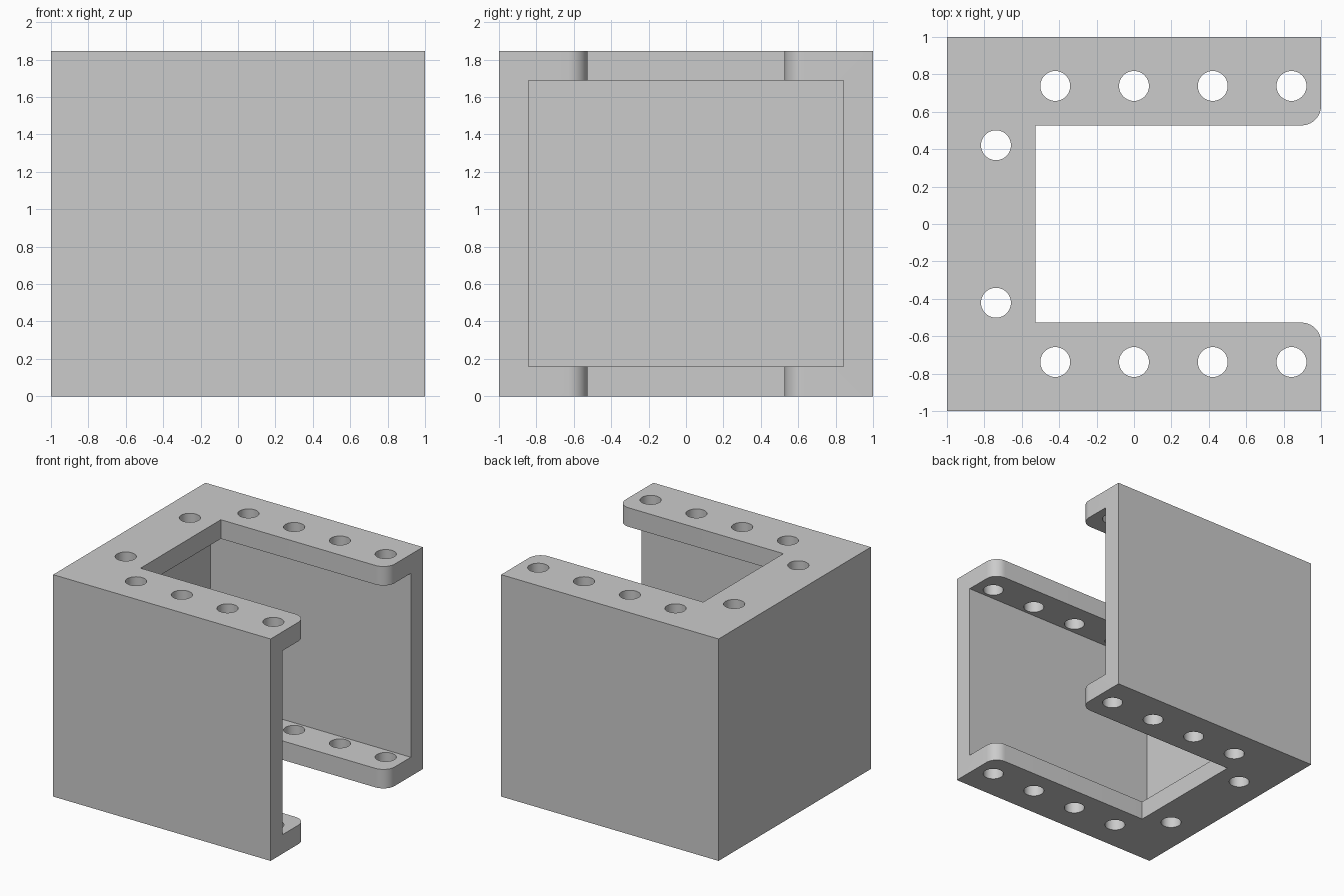
import bpy
import bmesh
from math import cos, sin, pi, radians
from mathutils import Matrix, Vector

HEIGHT = 1.845     # overall height
WALL = 0.158       # thickness of walls and flanges
LIP = 0.527        # inner edge of the flanges
FILLET = 0.105     # rounded flange corners
HOLE_RADIUS = 0.08
HOLE_LINE = 0.738  # distance of the hole rows from the centre
PITCH = 0.421      # hole spacing

if "Cube" in bpy.data.objects:
    bpy.data.objects.remove(bpy.data.objects["Cube"], do_unlink=True)

grey = bpy.data.materials.new("plain grey")
grey.use_nodes = True
grey.diffuse_color = (0.6, 0.6, 0.6, 1)
grey.node_tree.nodes["Principled BSDF"].inputs["Base Color"].default_value = (0.6, 0.6, 0.6, 1)


def make_object(name, bm):
    bmesh.ops.recalc_face_normals(bm, faces=bm.faces)
    mesh = bpy.data.meshes.new(name)
    bm.to_mesh(mesh)
    bm.free()
    mesh.materials.append(grey)
    obj = bpy.data.objects.new(name, mesh)
    bpy.context.collection.objects.link(obj)
    return obj


def box(name, low, high):
    low, high = Vector(low), Vector(high)
    bm = bmesh.new()
    place = Matrix.Translation((low + high) / 2) @ Matrix.Diagonal((*(high - low), 1))
    bmesh.ops.create_cube(bm, size=1, matrix=place)
    return make_object(name, bm)


def prism(name, outline, low, high):
    bm = bmesh.new()
    face = bm.faces.new([bm.verts.new((x, y, low)) for x, y in outline])
    top = bmesh.ops.extrude_face_region(bm, geom=[face])["geom"]
    verts = [v for v in top if isinstance(v, bmesh.types.BMVert)]
    bmesh.ops.translate(bm, verts=verts, vec=(0, 0, high - low))
    return make_object(name, bm)


def cut(target, cutter):
    cutter.hide_render = True
    mod = target.modifiers.new(cutter.name, "BOOLEAN")
    mod.operation = "DIFFERENCE"
    mod.solver = "EXACT"
    mod.object = cutter
    bpy.ops.object.modifier_apply(modifier=mod.name)
    bpy.data.objects.remove(cutter, do_unlink=True)


# Solid block that becomes the three-walled bracket
bracket = box("flanged_bracket", (-1, -1, 0), (1, 1, HEIGHT))
bpy.context.view_layer.objects.active = bracket
bracket.select_set(True)

# Inner cavity, open towards +x
inner = 1 - WALL
cut(bracket, box("cavity", (-inner, -inner, WALL), (1.2, inner, HEIGHT - WALL)))

# Opening through both flanges, flared by the rounded corners
arc = [(1 - FILLET + FILLET * sin(a), LIP + FILLET - FILLET * cos(a))
       for a in (i * pi / 20 for i in range(11))]
half = [(-LIP, LIP)] + arc + [(1.2, LIP + FILLET)]
opening = half + [(x, -y) for x, y in reversed(half)]
cut(bracket, prism("opening", opening, -0.1, HEIGHT + 0.1))

# Bolt holes through the top and bottom flanges
spots = [(PITCH * i, side * HOLE_LINE) for i in (-1, 0, 1, 2) for side in (-1, 1)]
spots += [(-HOLE_LINE, side * PITCH) for side in (-1, 1)]
bm = bmesh.new()
for x, y in spots:
    bmesh.ops.create_cone(bm, cap_ends=True, segments=40, radius1=HOLE_RADIUS,
                          radius2=HOLE_RADIUS, depth=HEIGHT + 0.2,
                          matrix=Matrix.Translation((x, y, HEIGHT / 2)))
cut(bracket, make_object("bolt_holes", bm))

bpy.ops.object.shade_smooth_by_angle(angle=radians(30))
